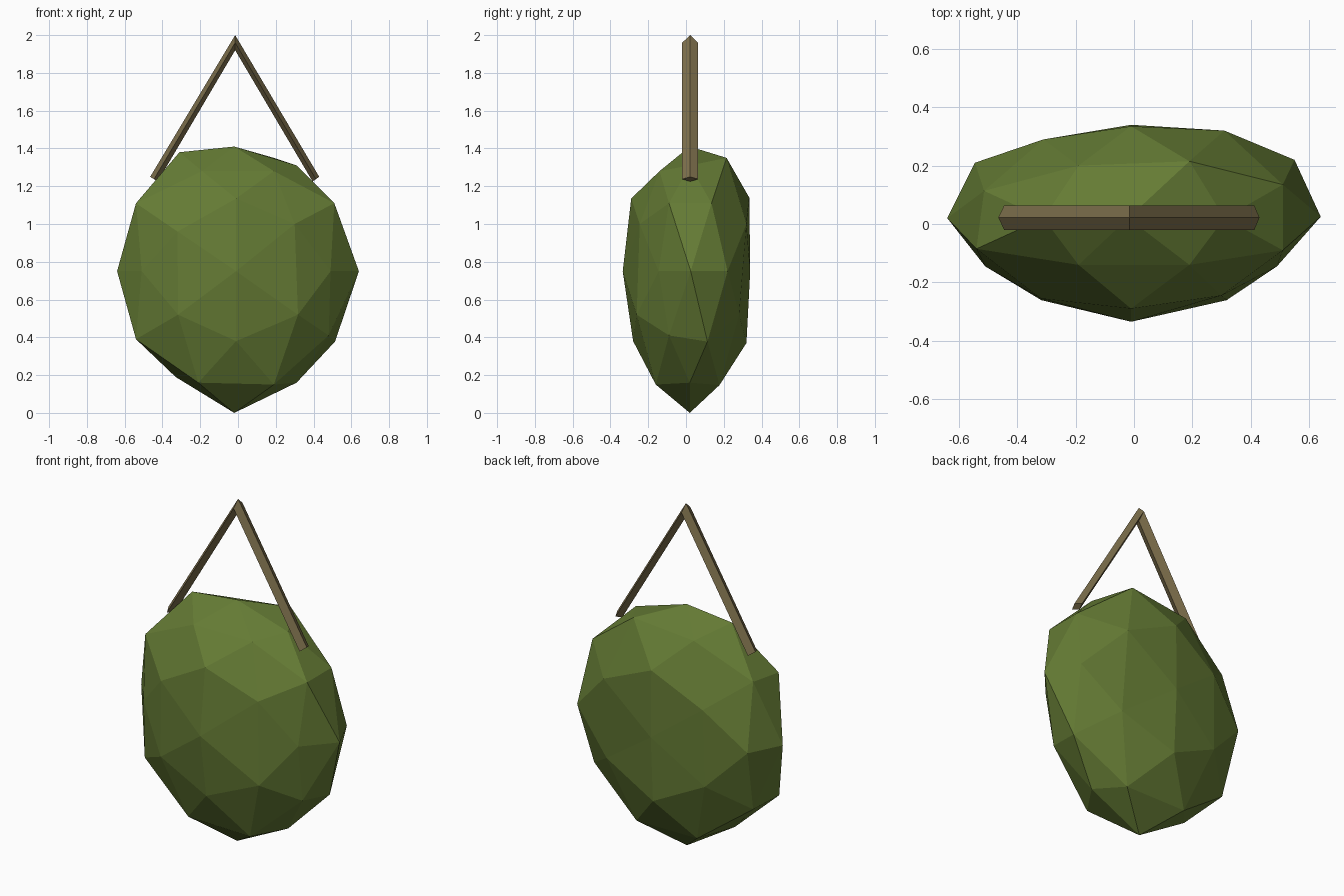
import bpy
import bmesh
import math
from mathutils import Matrix, Vector

cube = bpy.data.objects.get("Cube")
if cube:
    bpy.data.objects.remove(cube, do_unlink=True)


def make_material(name, rgb):
    material = bpy.data.materials.new(name)
    material.use_nodes = True
    color = (*rgb, 1)
    material.diffuse_color = color
    shader = material.node_tree.nodes["Principled BSDF"]
    shader.inputs["Base Color"].default_value = color
    shader.inputs["Roughness"].default_value = 0.9
    return material


def finish(bm, name, material):
    bmesh.ops.recalc_face_normals(bm, faces=bm.faces)
    mesh = bpy.data.meshes.new(name)
    bm.to_mesh(mesh)
    bm.free()
    mesh.materials.append(material)
    obj = bpy.data.objects.new(name, mesh)
    bpy.context.collection.objects.link(obj)
    return obj


def build_pouch(material):
    # Flattened faceted ball, turned so an edge midpoint faces each axis
    bm = bmesh.new()
    bmesh.ops.create_icosphere(bm, subdivisions=2, radius=1)
    tilt = math.atan(2) / 2
    shape = (Matrix.Translation((0, 0.01, 0.75))
             @ Matrix.Diagonal((0.635, 0.335, 0.745, 1))
             @ Matrix.Rotation(-tilt, 4, "Y"))
    bm.transform(shape)

    # Uneven lumps: each point pulls the nearest corner onto itself
    poles = [(-.02, .02, 1.41), (-.02, .02, 0), (-.64, .02, .75),
             (.64, .025, .75), (-.01, -.335, .75), (-.01, .34, .75)]
    shoulders = [(-.31, .02, 1.38), (.31, .02, 1.31),
                 (.51, .135, 1.11), (.51, -.09, 1.11), (-.54, -.085, 1.11),
                 (.19, .215, 1.35), (-.19, .2, 1.31),
                 (-.19, -.14, 1.28), (.19, -.14, 1.28)]
    front = [(-.01, -.29, 1.135), (-.01, -.28, .38), (-.32, -.255, .96),
             (.3, -.245, 1), (.49, -.145, .75), (-.51, -.145, .75)]
    back = [(-.01, .335, 1.14), (-.01, .32, .37), (.31, .32, 1),
            (-.31, .29, .97), (-.545, .21, .75), (.55, .22, .75)]
    base = [(-.33, .02, .19), (.31, .02, .16), (.19, -.16, .15),
            (-.21, -.16, .16), (.48, -.09, .41), (-.54, -.09, .39)]
    loose = list(bm.verts)
    for point in poles + shoulders + front + back + base:
        target = Vector(point)
        vert = min(loose, key=lambda v: (v.co - target).length)
        vert.co = target
        loose.remove(vert)
    return finish(bm, "pouch", material)


def build_strap(material):
    # Diamond section swept over a three-point peak, mitred at the top
    middle, half_width = 0.022, 0.042
    stations = [((-.465, 1.25), (-.425, 1.225)),
                ((-.015, 2), (-.015, 1.92)),
                ((.43, 1.25), (.395, 1.225))]
    bm = bmesh.new()
    rings = []
    for (ox, oz), (ix, iz) in stations:
        cx, cz = (ox + ix) / 2, (oz + iz) / 2
        corners = [(ox, middle, oz), (cx, middle + half_width, cz),
                   (ix, middle, iz), (cx, middle - half_width, cz)]
        rings.append([bm.verts.new(c) for c in corners])
    for a, b in zip(rings, rings[1:]):
        for i in range(len(a)):
            j = (i + 1) % len(a)
            bm.faces.new((a[i], a[j], b[j], b[i]))
    bm.faces.new(rings[0])
    bm.faces.new(rings[-1])
    return finish(bm, "strap", material)


build_pouch(make_material("green cloth", (0.13, 0.2, 0.035)))
build_strap(make_material("tan leather", (0.2, 0.155, 0.07)))
